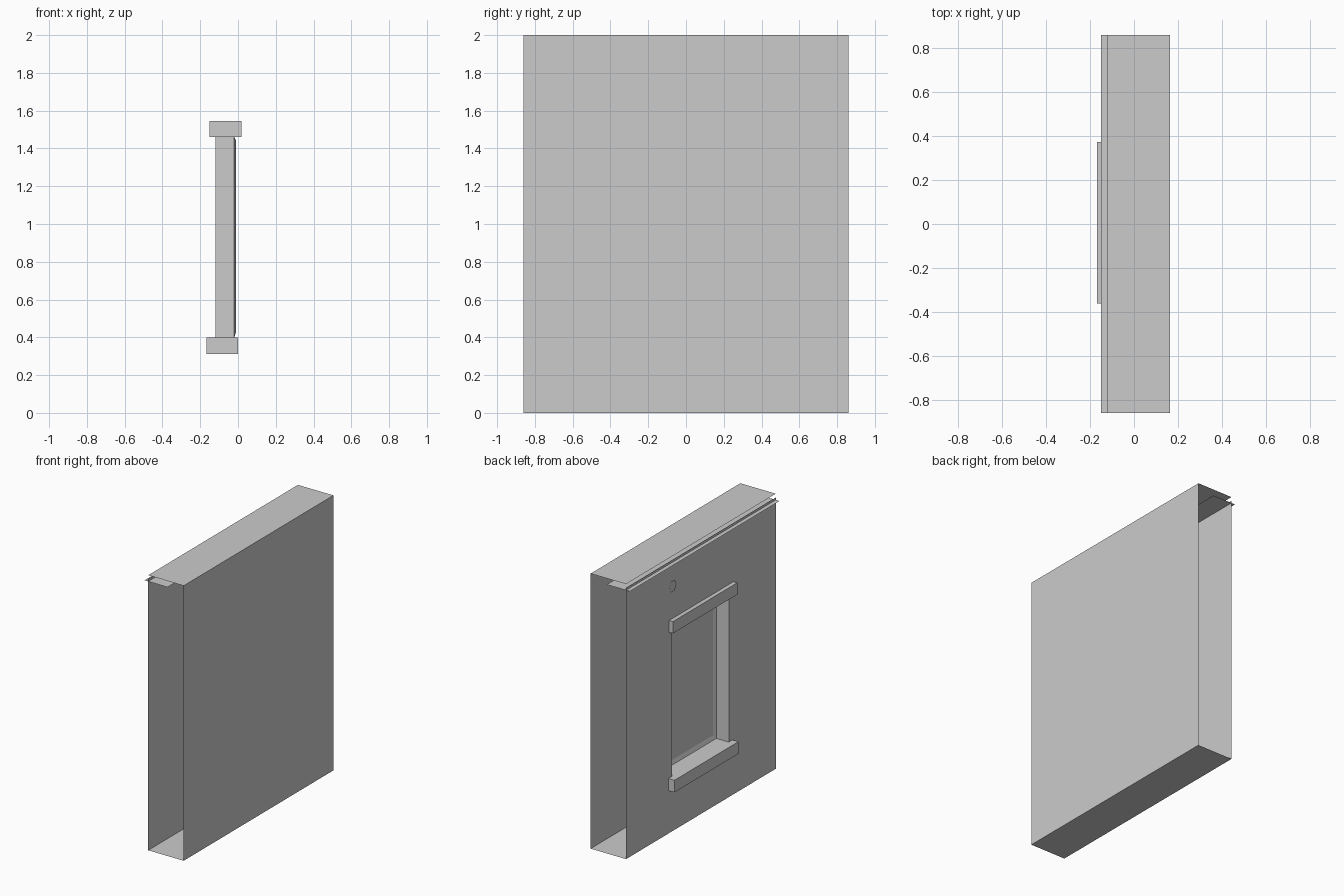
import bpy, bmesh, math
from mathutils import Vector

if "Cube" in bpy.data.objects:
    bpy.data.objects.remove(bpy.data.objects["Cube"])

FRONT, BACK, HALF = -0.12, 0.165, 0.86


def finish(name, bm):
    mesh = bpy.data.meshes.new(name)
    bm.to_mesh(mesh)
    bm.free()
    obj = bpy.data.objects.new(name, mesh)
    bpy.context.collection.objects.link(obj)
    return obj


def sheet(name, points):
    bm = bmesh.new()
    bm.faces.new([bm.verts.new(p) for p in points])
    return finish(name, bm)


def level(name, x0, x1, z, up=True):
    pts = [(x0, -HALF, z), (x1, -HALF, z), (x1, HALF, z), (x0, HALF, z)]
    return sheet(name, pts if up else pts[::-1])


def rings(name, specs, cap=False):
    """Nested rectangles (x, y0, y1, z0, z1) bridged in order, facing -x."""
    bm = bmesh.new()
    loops = [[bm.verts.new(p) for p in
              ((x, y1, z0), (x, y0, z0), (x, y0, z1), (x, y1, z1))]
             for x, y0, y1, z0, z1 in specs]
    for a, b in zip(loops, loops[1:]):
        for i in range(4):
            j = (i + 1) % 4
            bm.faces.new((a[i], a[j], b[j], b[i]))
    if cap:
        bm.faces.new(loops[-1])
    return finish(name, bm)


def block(name, lo, hi):
    bm = bmesh.new()
    bmesh.ops.create_cube(bm, size=1)
    lo, hi = Vector(lo), Vector(hi)
    bmesh.ops.scale(bm, vec=hi - lo, verts=bm.verts)
    bmesh.ops.translate(bm, vec=(lo + hi) / 2, verts=bm.verts)
    return finish(name, bm)


# open-ended shell: back, floor and top
sheet("back_wall", [(BACK, -HALF, 0), (BACK, HALF, 0), (BACK, HALF, 2), (BACK, -HALF, 2)])
level("floor", FRONT, BACK, 0)
level("top", FRONT, BACK, 2)

# thin ledge passing through the top of the window wall
level("ledge", -0.15, 0.035, 1.955)

# window wall with opening, then reveal and shallow recessed pane
hole = (-0.32, 0.33, 0.40, 1.46)
rings("window_wall", [(FRONT, -HALF, HALF, 0, 1.972), (FRONT, *hole)])
rings("window_reveal", [(FRONT, *hole), (-0.02, *hole)])
rings("window_pane", [(-0.02, *hole), (-0.01, -0.295, 0.305, 0.43, 1.44)], cap=True)

# projecting lintel and sill
block("lintel", (-0.15, -0.375, 1.46), (0.018, 0.365, 1.546))
block("sill", (-0.168, -0.362, 0.312), (0.0, 0.373, 0.40))

# small chip on the wall above the window
sheet("wall_chip", [(FRONT - 0.006, 0.33 + 0.04 * math.cos(a), 1.785 + 0.045 * math.sin(a))
                    for a in [-i * math.tau / 6 for i in range(6)]])
